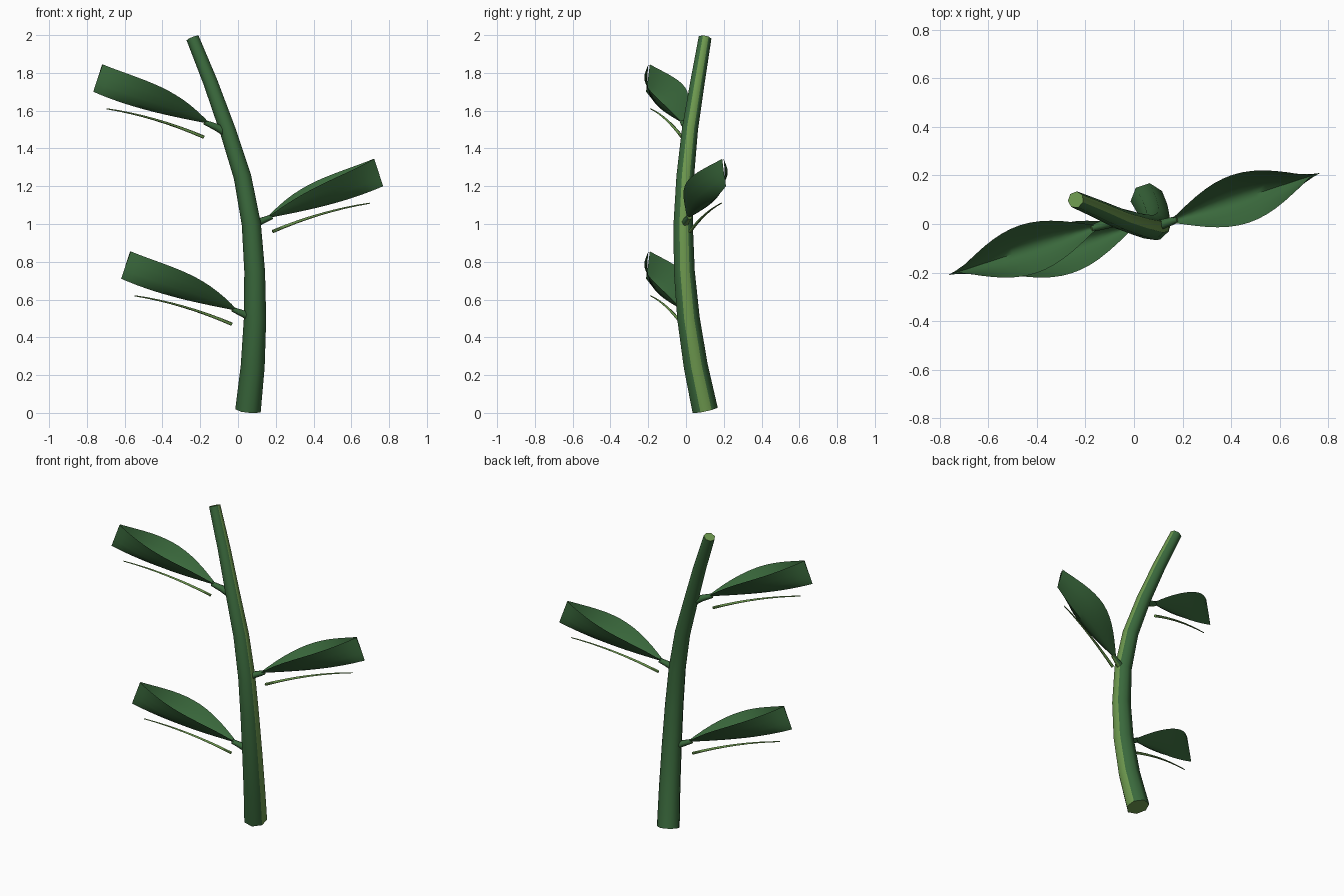
import bpy, math
from mathutils import Vector, Matrix

cube = bpy.data.objects.get("Cube")
if cube:
    bpy.data.objects.remove(cube)


def material(name, rgb):
    m = bpy.data.materials.new(name)
    m.use_nodes = True
    m.diffuse_color = (*rgb, 1)
    m.node_tree.nodes["Principled BSDF"].inputs["Base Color"].default_value = (*rgb, 1)
    return m


dark = material("dark green", (0.042, 0.14, 0.045))
light = material("light green", (0.15, 0.31, 0.075))


def add_mesh(name, verts, faces, mats, indices=None, matrix=None):
    me = bpy.data.meshes.new(name)
    me.from_pydata(verts, [], faces)
    for m in mats:
        me.materials.append(m)
    if indices:
        me.polygons.foreach_set("material_index", indices)
    ob = bpy.data.objects.new(name, me)
    bpy.context.collection.objects.link(ob)
    if matrix:
        ob.matrix_world = matrix
    bpy.ops.object.select_all(action='DESELECT')
    ob.select_set(True)
    bpy.context.view_layer.objects.active = ob
    bpy.ops.object.shade_smooth_by_angle(angle=math.radians(60))
    return ob


def tube(name, path, r0, r1, sides, ref, start, mats, lit_sides=(), matrix=None):
    """Tapered tube along a path; the listed sides and both caps take the second material."""
    path = [Vector(p) for p in path]
    n = len(path)
    verts, faces, idx = [], [], []
    for i, p in enumerate(path):
        t = (path[min(i + 1, n - 1)] - path[max(i - 1, 0)]).normalized()
        u = (Vector(ref) - t * t.dot(Vector(ref))).normalized()
        v = t.cross(u)
        r = r0 + (r1 - r0) * i / (n - 1)
        for k in range(sides):
            a = math.radians(start) + math.tau * k / sides
            verts.append(p + (u * math.cos(a) + v * math.sin(a)) * r)
    for i in range(n - 1):
        for k in range(sides):
            a, b = i * sides + k, i * sides + (k + 1) % sides
            faces.append((a, b, b + sides, a + sides))
            idx.append(int(k in lit_sides))
    faces += [tuple(reversed(range(sides))), tuple(range((n - 1) * sides, n * sides))]
    idx += [len(mats) - 1] * 2
    return add_mesh(name, verts, faces, mats, idx, matrix)


# Curved main stem with one pale side
stem_path = [(0.055, 0.10, 0.014), (0.08, 0.05, 0.25), (0.092, 0.012, 0.5),
             (0.09, -0.01, 0.75), (0.072, -0.016, 1.0), (0.025, -0.005, 1.25),
             (-0.055, 0.02, 1.5), (-0.145, 0.06, 1.75), (-0.24, 0.10, 1.985)]
tube("stem", stem_path, 0.07, 0.035, 7, (1, 0, 0), -21, [dark, light], (0,))


def leaf(name, matrix, rows=14, cols=8):
    """Cupped blade: pointed in plan, with edges rising above the middle fold."""
    verts, faces = [], []
    for i in range(rows + 1):
        t = i / rows
        half = 0.004 + 0.1 * math.sin(math.pi * t)
        high = 0.145 * (1 - (1 - t) ** 3)
        for j in range(cols + 1):
            u = 2 * j / cols - 1
            lift = high * abs(u) ** 1.6
            verts.append((0.65 * t - 0.35 * lift * t, half * u,
                          0.12 * t + 0.05 * t ** 3 + lift))
    w = cols + 1
    for i in range(rows):
        for j in range(cols):
            a = i * w + j
            faces.append((a, a + 1, a + w + 1, a + w))
    add_mesh(name, verts, faces, [dark], matrix=matrix)


# Leaves, each with a short stalk and a thin rib hanging below
spots = {"lower": ((0.0, -0.01, 0.54), 198),
         "middle": ((0.15, 0.01, 1.03), 18),
         "upper": ((-0.148, -0.01, 1.53), 198)}
for label, (pos, turn) in spots.items():
    m = Matrix.Translation(pos) @ Matrix.Rotation(math.radians(turn), 4, 'Z')
    leaf(label + "_leaf", m)
    tube(label + "_leaf_stalk", [(-0.09, 0, -0.045), (-0.03, 0, -0.015), (0.03, 0, 0.008)],
         0.026, 0.014, 6, (0, 0, 1), 30, [dark, light], (2,), m)
    rib = [(0.035 + 0.54 * t, 0, -0.07 + 0.22 * t - 0.07 * t * t)
           for t in [i / 8 for i in range(9)]]
    tube(label + "_leaf_rib", rib, 0.009, 0.003, 6, (0, 0, 1), 0, [light], (), m)
